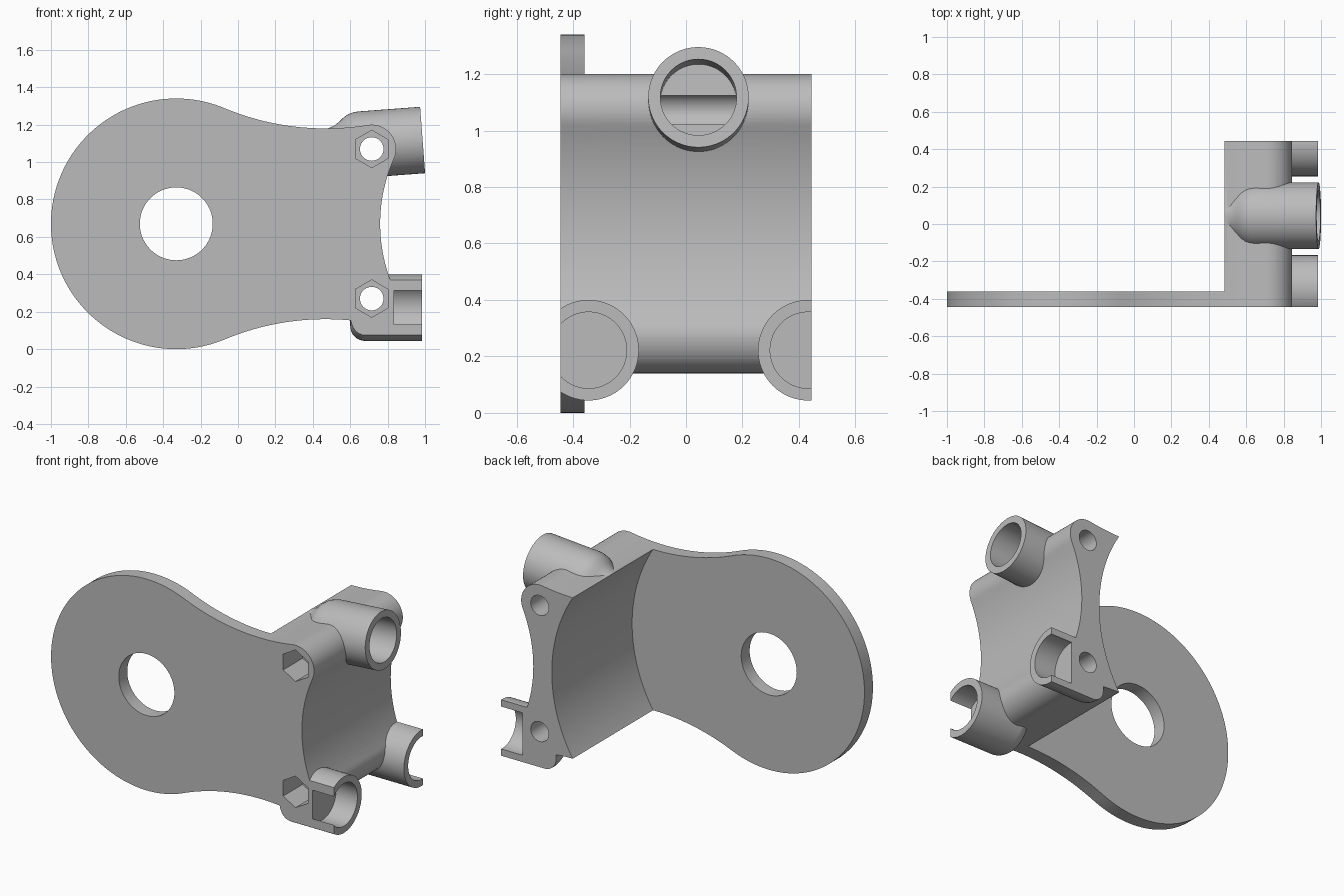
import bpy, bmesh, math
from mathutils import Matrix, Vector

if "Cube" in bpy.data.objects:
    bpy.data.objects.remove(bpy.data.objects["Cube"])

grey = bpy.data.materials.new("plain grey")
grey.use_nodes = True
grey.diffuse_color = (0.5, 0.5, 0.5, 1)
grey.node_tree.nodes["Principled BSDF"].inputs["Base Color"].default_value = (0.5, 0.5, 0.5, 1)

HALF = 0.445                  # half depth of the bracket
MID = 0.67                    # height of the symmetry plane
DISC = Vector((-0.33, MID))
SCREW = Vector((0.715, 1.07))


def add_object(name, bm):
    bmesh.ops.recalc_face_normals(bm, faces=bm.faces)
    mesh = bpy.data.meshes.new(name)
    bm.to_mesh(mesh)
    bm.free()
    mesh.materials.append(grey)
    obj = bpy.data.objects.new(name, mesh)
    bpy.context.collection.objects.link(obj)
    return obj


def prism(name, points, y0, y1):
    """Extrude an x-z outline along y."""
    bm = bmesh.new()
    face = bm.faces.new([bm.verts.new((p[0], y0, p[1])) for p in points])
    ext = bmesh.ops.extrude_face_region(bm, geom=[face])["geom"]
    bmesh.ops.translate(bm, vec=(0, y1 - y0, 0),
                        verts=[v for v in ext if isinstance(v, bmesh.types.BMVert)])
    return add_object(name, bm)


def lathe(name, profile, matrix, n=72):
    """Turn a (distance, radius) profile round the local x axis."""
    bm = bmesh.new()
    rings = []
    for x, r in profile:
        angles = [2 * math.pi * i / n for i in range(n)]
        rings.append([bm.verts.new((x, r * math.cos(a), r * math.sin(a))) for a in angles])
    for a, b in zip(rings, rings[1:]):
        for i in range(n):
            j = (i + 1) % n
            bm.faces.new((a[i], a[j], b[j], b[i]))
    bm.faces.new(rings[0])
    bm.faces.new(rings[-1])
    bm.transform(matrix)
    return add_object(name, bm)


def arc(c, r, a0, a1, n):
    angles = [a0 + (a1 - a0) * i / n for i in range(n + 1)]
    return [Vector((c[0] + r * math.cos(a), c[1] + r * math.sin(a))) for a in angles]


def circle(c, r, n, start=0.0):
    return arc(c, r, start, start + 2 * math.pi, n)[:-1]


def heading(a, b):
    return math.atan2(b[1] - a[1], b[0] - a[0])


def combine(target, other, operation):
    mod = target.modifiers.new(operation, "BOOLEAN")
    mod.operation = operation
    mod.solver = "EXACT"
    mod.object = other
    bpy.context.view_layer.objects.active = target
    bpy.ops.object.modifier_apply(modifier=mod.name)
    bpy.data.objects.remove(other)


# Outline: disc, hollow neck, rounded corner and hollow end, all tangent
disc_r, corner_r, neck_r, end_r = 0.67, 0.13, 1.4, 0.854
span = SCREW - DISC
d = span.length
u = span / d
along = ((disc_r + neck_r) ** 2 - (corner_r + neck_r) ** 2 + d * d) / (2 * d)
rise = math.sqrt((disc_r + neck_r) ** 2 - along ** 2)
neck = DISC + u * along + Vector((-u.y, u.x)) * rise
end_z = SCREW.y - MID
end = Vector((SCREW.x + math.sqrt((end_r + corner_r) ** 2 - end_z ** 2), MID))
turn = 2 * math.pi
upper = arc(DISC, disc_r, math.pi, heading(DISC, neck), 56)
upper += arc(neck, neck_r, heading(neck, DISC) + turn, heading(neck, SCREW) + turn, 28)[1:]
upper += arc(SCREW, corner_r, heading(SCREW, neck), heading(SCREW, end), 20)[1:]
upper += arc(end, end_r, heading(end, SCREW), math.pi, 14)[1:]
lower = [Vector((p.x, 2 * MID - p.y)) for p in reversed(upper[1:-1])]
bracket = prism("bracket", upper + lower, -0.7, 0.7)

# Tubes: the upper one is tilted, the lower two are level
tilt = math.radians(4.3)
top_place = Matrix.Translation((0.987, 0.044, 1.118)) @ Matrix.Rotation(-tilt, 4, "Y")
low_places = [Matrix.Translation((0.985, y, 0.222)) for y in (-0.345, 0.433)]
tube_r, bore_r = 0.178, 0.135
top_profile = [(-0.5, 0.1), (-0.465, 0.112), (-0.435, 0.133), (-0.41, 0.154),
               (-0.385, 0.168), (-0.355, 0.176), (-0.33, tube_r), (0, tube_r)]
rounding = 0.08
low_profile = [(-0.305 - rounding * math.cos(a), tube_r - rounding + rounding * math.sin(a))
               for a in [math.pi / 2 * i / 8 for i in range(9)]] + [(0, tube_r)]
combine(bracket, lathe("upper_tube", top_profile, top_place), "UNION")
for place in low_places:
    combine(bracket, lathe("lower_tube", low_profile, place), "UNION")

# Trim the depth to flat front and back faces
box = [(-2, -1), (2, -1), (2, 3), (-2, 3)]
combine(bracket, prism("depth_trim", box, -HALF, HALF), "INTERSECT")

# Round clearance that leaves a thin plate and a hollow-backed block
combine(bracket, prism("clearance", circle(DISC, 0.96, 160), -0.36, 1), "DIFFERENCE")

# Centre hole, screw holes and nut pockets
combine(bracket, prism("centre_hole", circle(DISC, 0.195, 72), -1, 1), "DIFFERENCE")
for z in (SCREW.y, 2 * MID - SCREW.y):
    spot = (SCREW.x, z)
    combine(bracket, prism("screw_hole", circle(spot, 0.063, 40), -1, 1), "DIFFERENCE")
    combine(bracket, prism("nut_pocket", circle(spot, 0.1, 6, math.pi / 2), -1, -0.25), "DIFFERENCE")

# Tube bores
combine(bracket, lathe("upper_bore", [(-0.238, bore_r), (0.2, bore_r)], top_place), "DIFFERENCE")
for place in low_places:
    combine(bracket, lathe("lower_bore", [(-0.15, bore_r), (0.2, bore_r)], place), "DIFFERENCE")

bpy.ops.object.select_all(action="DESELECT")
bracket.select_set(True)
bpy.context.view_layer.objects.active = bracket
bpy.ops.object.shade_smooth_by_angle(angle=math.radians(30))
